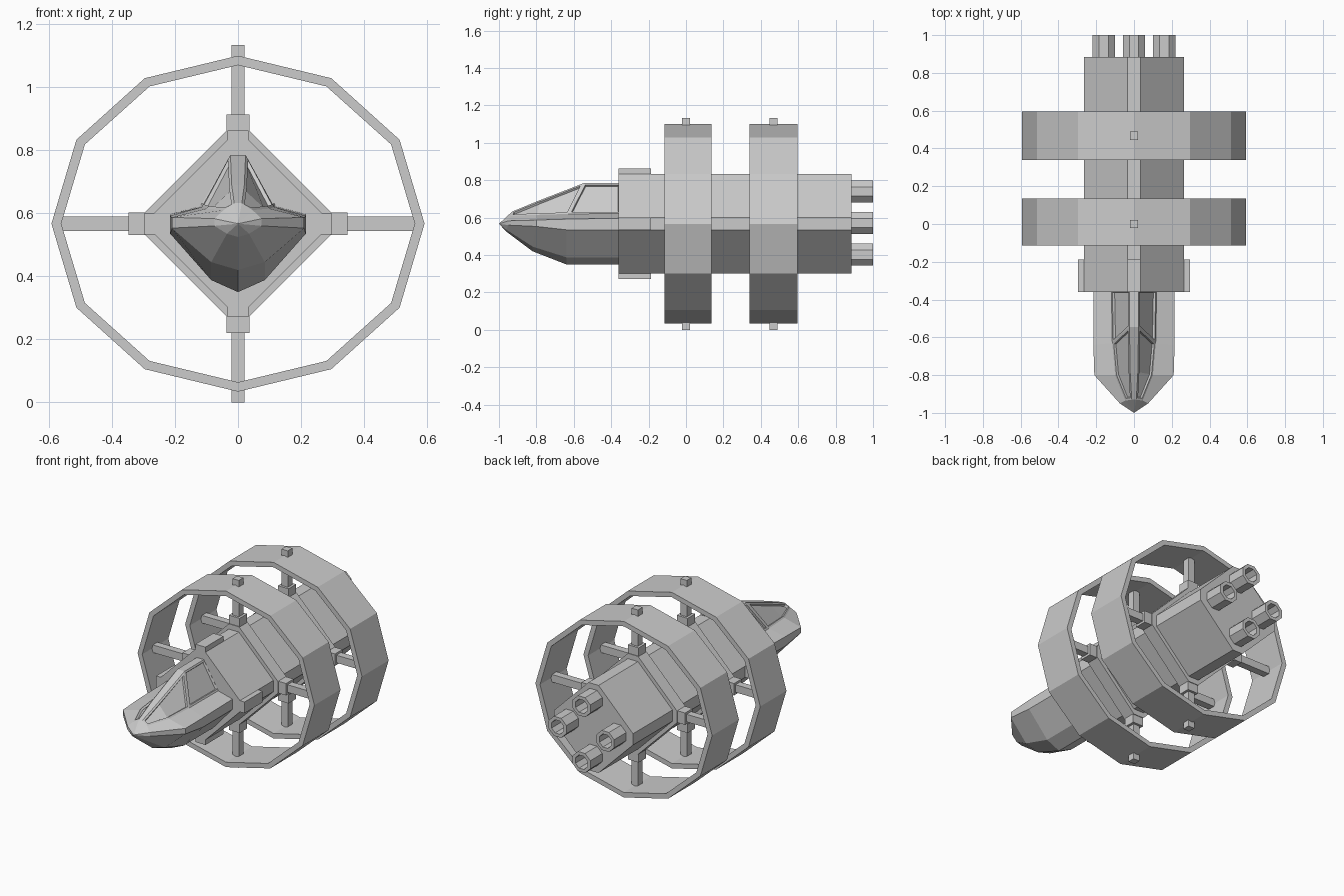
import bpy, bmesh
from math import cos, sin, pi

if "Cube" in bpy.data.objects:
    bpy.data.objects.remove(bpy.data.objects["Cube"])

C = 0.567  # height of the ship's long axis


def finish(bm, name):
    bmesh.ops.recalc_face_normals(bm, faces=bm.faces[:])
    me = bpy.data.meshes.new(name)
    bm.to_mesh(me)
    bm.free()
    ob = bpy.data.objects.new(name, me)
    bpy.context.collection.objects.link(ob)
    return ob


def box(name, x0, x1, y0, y1, z0, z1):
    bm = bmesh.new()
    bmesh.ops.create_cube(bm, size=1)
    for v in bm.verts:
        v.co = ((x0 + x1) / 2 + v.co.x * (x1 - x0),
                (y0 + y1) / 2 + v.co.y * (y1 - y0),
                (z0 + z1) / 2 + v.co.z * (z1 - z0))
    return finish(bm, name)


def prism(name, pts, y0, y1):
    """Solid extrusion of an (x, z) outline along y."""
    bm = bmesh.new()
    a = [bm.verts.new((x, y0, z)) for x, z in pts]
    b = [bm.verts.new((x, y1, z)) for x, z in pts]
    n = len(pts)
    bm.faces.new(a)
    bm.faces.new(b[::-1])
    for i in range(n):
        j = (i + 1) % n
        bm.faces.new((a[i], b[i], b[j], a[j]))
    return finish(bm, name)


def tube(name, outer, inner, y0, y1):
    """Hollow extrusion between two outlines with equal point counts."""
    bm = bmesh.new()
    loops = [[bm.verts.new((x, y, z)) for x, z in pts]
             for pts, y in ((outer, y0), (outer, y1), (inner, y1), (inner, y0))]
    n = len(outer)
    for k in range(4):
        p, q = loops[k], loops[(k + 1) % 4]
        for i in range(n):
            j = (i + 1) % n
            bm.faces.new((p[i], p[j], q[j], q[i]))
    return finish(bm, name)


def ellipse(rx, rz, n, cx=0, cz=C, turn=0.0):
    return [(cx + rx * sin(2 * pi * i / n + turn), cz + rz * cos(2 * pi * i / n + turn))
            for i in range(n)]


def diamond(r, w):
    """Diamond with its four corners cut flat."""
    pts = [(w, r), (r, w), (r, -w), (w, -r), (-w, -r), (-r, -w), (-r, w), (-w, r)]
    return [(x, C + z) for x, z in pts]


def corner_blocks(name, r0, r1, w, y0, y1):
    """Four blocks sitting on the hull's flat corners."""
    for side, s in (("right", 1), ("left", -1)):
        a, b = sorted((s * r0, s * r1))
        box(f"{name}_{side}", a, b, y0, y1, C - w, C + w)
    for side, s in (("top", 1), ("bottom", -1)):
        a, b = sorted((s * r0, s * r1))
        box(f"{name}_{side}", -w, w, y0, y1, C + a, C + b)


# Main hull and front corner plates
prism("main_hull", diamond(0.265, 0.034), -0.36, 0.885)
corner_blocks("corner_plate", 0.22, 0.296, 0.034, -0.36, -0.187)

# Two habitat rings with hull bands, clamps and spokes
for tag, y, r0, r1 in (("front", 0.0, -0.115, 0.135), ("rear", 0.468, 0.34, 0.595)):
    tube(f"{tag}_ring", ellipse(0.592, 0.533, 12), ellipse(0.561, 0.503, 12), r0, r1)
    prism(f"{tag}_hull_band", diamond(0.297, 0.034), y - 0.04, y + 0.04)
    corner_blocks(f"{tag}_clamp", 0.25, 0.347, 0.036, y - 0.036, y + 0.036)
    box(f"{tag}_vertical_spoke", -0.021, 0.021, y - 0.022, y + 0.022, 0, 1.134)
    box(f"{tag}_cross_spoke", -0.575, 0.575, y - 0.022, y + 0.022, C - 0.023, C + 0.023)

# Four octagonal engine nozzles
for i, (x, z) in enumerate(((0, 0.74), (0.16, 0.572), (0, 0.402), (-0.16, 0.572))):
    tube(f"engine_nozzle_{i + 1}", ellipse(0.064, 0.064, 8, x, z, pi / 8),
         ellipse(0.043, 0.043, 8, x, z, pi / 8), 0.87, 1.0)

# Nose section: half profiles from spine to keel as (x, y, z)
sections = [
    [(0.024, -0.35, 0.785), (0.12, -0.35, 0.622), (0.215, -0.35, 0.597),
     (0.215, -0.35, 0.535), (0.085, -0.35, 0.388), (0, -0.35, 0.35)],
    [(0.024, -0.545, 0.785), (0.115, -0.63, 0.62), (0.215, -0.64, 0.592),
     (0.215, -0.64, 0.535), (0.085, -0.64, 0.388), (0, -0.64, 0.35)],
    [(0.02, -0.79, 0.69), (0.10, -0.80, 0.615), (0.21, -0.80, 0.587),
     (0.21, -0.80, 0.553), (0.085, -0.82, 0.445), (0, -0.82, 0.42)],
    [(0.012, -0.93, 0.632), (0.046, -0.935, 0.61), (0.075, -0.95, 0.583),
     (0.075, -0.95, 0.56), (0.035, -0.96, 0.535), (0, -0.96, 0.525)],
]
bm = bmesh.new()
loops = [[bm.verts.new(p) for p in s + [(-x, y, z) for x, y, z in s[-2::-1]]]
         for s in sections]
n = len(loops[0])
grid = [[bm.faces.new((p[k], p[(k + 1) % n], q[(k + 1) % n], q[k])) for k in range(n)]
        for p, q in zip(loops, loops[1:])]
tip = bm.verts.new((0, -1.0, C))
for k in range(n):
    bm.faces.new((loops[-1][k], loops[-1][(k + 1) % n], tip))
bm.faces.new(loops[0])
bmesh.ops.recalc_face_normals(bm, faces=bm.faces[:])
# Recessed canopy windows, rear and front on both sides
for k in (0, n - 2):
    for pane in ([grid[0][k]], [grid[1][k], grid[2][k]]):
        bmesh.ops.inset_region(bm, faces=pane, thickness=0.011, use_even_offset=True)
        bmesh.ops.inset_region(bm, faces=pane, thickness=0.003, depth=-0.012,
                               use_even_offset=True)
finish(bm, "nose_cockpit")
